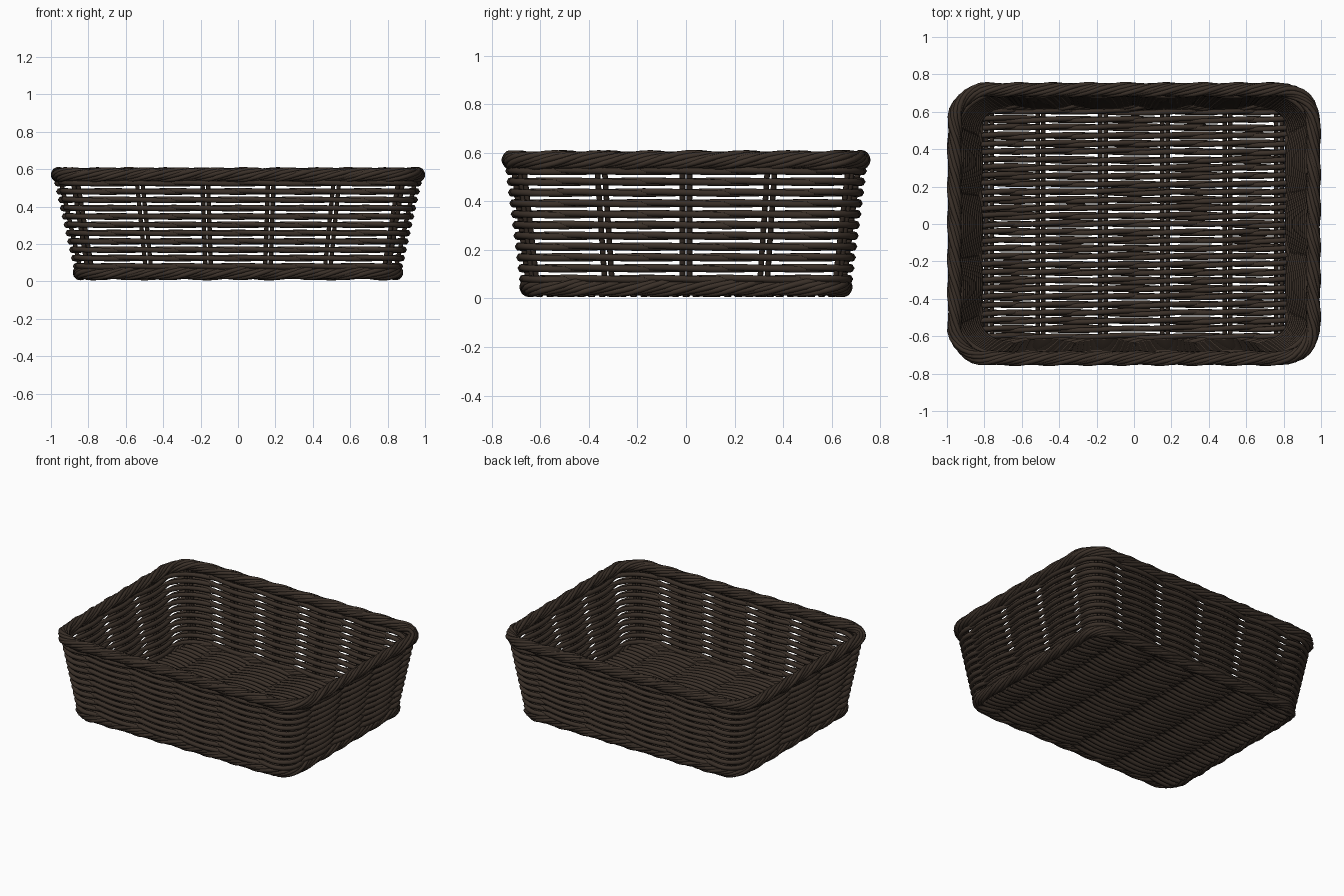
import bpy, math, random
from mathutils import Vector

cube = bpy.data.objects.get("Cube")
if cube:
    bpy.data.objects.remove(cube, do_unlink=True)
random.seed(4)

STAKES = 18      # uprights around the wall
STEPS = 180      # samples around one loop


def material(name, rgb):
    m = bpy.data.materials.new(name)
    m.use_nodes = True
    m.diffuse_color = (*rgb, 1)
    bsdf = m.node_tree.nodes["Principled BSDF"]
    bsdf.inputs["Base Color"].default_value = (*rgb, 1)
    bsdf.inputs["Roughness"].default_value = 0.8
    return m


WICKER = material("dark brown wicker", (0.042, 0.029, 0.021))
STAKE = material("deep brown stake", (0.032, 0.022, 0.016))


def rods(name, paths, radius, mat, closed=False):
    """Sweep a six-sided rod along every path and join them in one mesh."""
    curve = bpy.data.curves.new(name, 'CURVE')
    curve.dimensions = '3D'
    curve.bevel_depth = radius
    curve.bevel_resolution = 1
    curve.use_fill_caps = True
    for path in paths:
        s = curve.splines.new('POLY')
        s.points.add(len(path) - 1)
        for p, co in zip(s.points, path):
            p.co = (*co, 1)
        s.use_cyclic_u = closed
        s.use_smooth = True
    temp = bpy.data.objects.new(name + "_path", curve)
    bpy.context.collection.objects.link(temp)
    bpy.context.view_layer.update()
    deps = bpy.context.evaluated_depsgraph_get()
    mesh = bpy.data.meshes.new_from_object(temp.evaluated_get(deps))
    bpy.data.objects.remove(temp, do_unlink=True)
    mesh.name = name
    mesh.materials.clear()
    mesh.materials.append(mat)
    obj = bpy.data.objects.new(name, mesh)
    bpy.context.collection.objects.link(obj)
    return obj


def around(u, hx, hy, r):
    """Point and outward normal on a rounded rectangle, from the front centre."""
    a, b, arc = hx - r, hy - r, math.pi * r / 2
    quarter = a + arc + b
    q, d = divmod((u % 1) * 4 * quarter, quarter)
    q = int(q) % 4
    if q % 2:
        d = quarter - d
    if d < a:
        p, n = Vector((d, -hy, 0)), Vector((0, -1, 0))
    elif d < a + arc:
        t = (d - a) / r
        n = Vector((math.sin(t), -math.cos(t), 0))
        p = Vector((a, -b, 0)) + n * r
    else:
        p, n = Vector((hx, d - a - arc - b, 0)), Vector((1, 0, 0))
    sx, sy = (1 if q < 2 else -1), (-1 if q in (1, 2) else 1)
    return Vector((p.x * sx, p.y * sy, 0)), Vector((n.x * sx, n.y * sy, 0))


def wall(u, z):
    """Point and normal on the flaring wall at height z."""
    t = (z - 0.09) / 0.435
    p, n = around(u, 0.848 + 0.097 * t, 0.652 + 0.055 * t, 0.13 + 0.05 * t)
    p.z = z
    return p, n


# Wall weave: a pair of strands in each row, crossing between the uprights
strands = []
for row in range(11):
    z = 0.525 - 0.0445 * row
    for side in (1, -1):
        path = []
        for i in range(STEPS):
            u = i / STEPS
            p, n = wall(u, z)
            phase = STAKES * math.pi * u
            p += n * 0.022 * side * math.sin(phase)
            p.z += 0.004 * side * math.cos(phase)
            path.append(p)
        strands.append(path)
rods("wall_weave", strands, 0.0155, WICKER, True)

# Uprights: two thin rods side by side
uprights = []
for k in range(STAKES):
    u = (k + 0.5) / STAKES
    for off in (-0.015, 0.015):
        path = []
        for z in (0.04, 0.3, 0.57):
            p, n = wall(u, z)
            path.append(p + Vector((-n.y, n.x, 0)) * off)
        uprights.append(path)
rods("wall_stakes", uprights, 0.012, STAKE)


# Rims: bundles of three rods twisted into a rope
def rope(name, hx, hy, r, z, turns):
    paths = []
    for bundle in range(3):
        for j, reach in enumerate((0.023, 0.028, 0.023)):
            start = bundle * math.tau / 3 + j * 0.68
            wobble = random.uniform(0, math.tau)
            path = []
            for i in range(STEPS):
                u = i / STEPS
                p, n = around(u, hx, hy, r)
                a = start + turns * math.tau * u + 0.15 * math.sin(5 * math.tau * u + wobble)
                p += n * reach * math.cos(a)
                p.z = z + reach * math.sin(a)
                path.append(p)
            paths.append(path)
    rods(name, paths, 0.0135, WICKER, True)


rope("top_rim", 0.959, 0.718, 0.17, 0.57, 11)
rope("bottom_rim", 0.842, 0.644, 0.12, 0.047, 10)

# Floor ribs running front to back
RIBS = (-0.775, -0.5, -0.165, 0.165, 0.5, 0.775)
FLOOR_Z = 0.04
ribs = [[(x + off, y, FLOOR_Z) for y in (-0.64, 0, 0.64)]
        for x in RIBS for off in (-0.015, 0.015)]
rods("floor_ribs", ribs, 0.012, STAKE)


# Floor weave: crossing pairs of strands running left to right
def rib_phase(x):
    knots = (-1.05,) + RIBS + (1.05,)
    for k in range(len(knots) - 1):
        if x <= knots[k + 1]:
            return math.pi * (k + (x - knots[k]) / (knots[k + 1] - knots[k]))
    return 0


floor = []
for row in range(29):
    y = -0.602 + 0.043 * row
    for side in (1, -1):
        lean, bow = random.uniform(-0.006, 0.006), random.uniform(-0.005, 0.005)
        path = []
        for i in range(61):
            x = -0.815 + 1.63 * i / 60
            phase = rib_phase(x)
            path.append((x,
                         y + lean * x + bow * math.cos(3 * x) + 0.006 * side * math.sin(phase),
                         FLOOR_Z + 0.022 * side * math.cos(phase)))
        floor.append(path)
rods("floor_weave", floor, 0.0145, WICKER)
